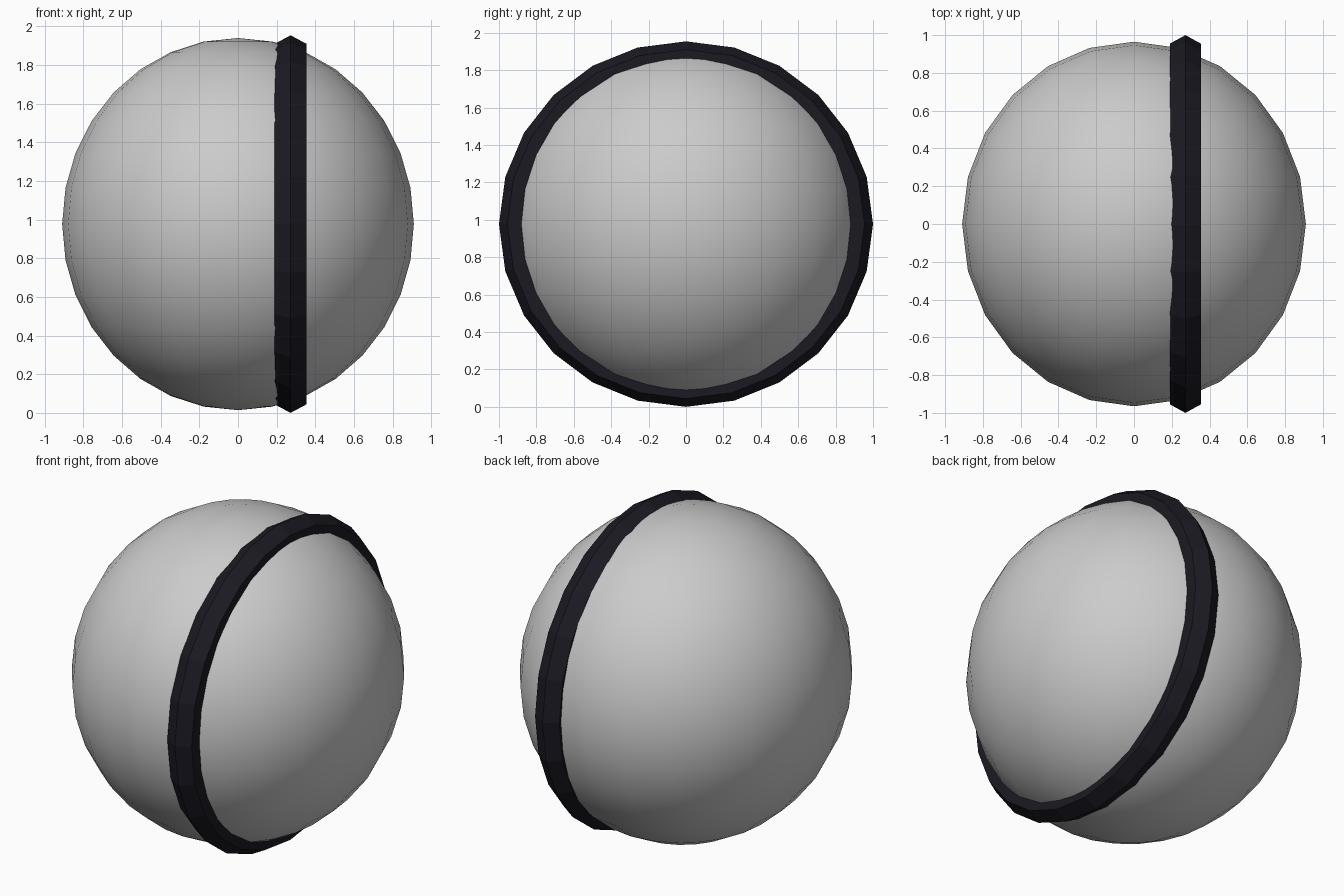
import bpy, math

if "Cube" in bpy.data.objects:
    bpy.data.objects.remove(bpy.data.objects["Cube"])

CENTRE_Z = 0.977

# Ball: slightly squashed sphere, 24 segments by 16 rings, smooth shaded
bpy.ops.mesh.primitive_uv_sphere_add(segments=24, ring_count=16, radius=1,
                                     location=(0, 0, CENTRE_Z))
ball = bpy.context.object
ball.name = "ball"
ball.scale = (0.91, 0.965, 0.963)
bpy.ops.object.transform_apply(location=False, rotation=False, scale=True)
bpy.ops.object.shade_smooth()

# Band: six-sided ring standing upright around the ball, off to one side
bpy.ops.mesh.primitive_torus_add(major_segments=24, minor_segments=6,
                                 major_radius=0.91, minor_radius=0.09,
                                 location=(0.272, 0, CENTRE_Z),
                                 rotation=(0, math.pi / 2, 0))
band = bpy.context.object
band.name = "band"
band.scale = (0.977, 1.0, 1.05)
bpy.ops.object.transform_apply(location=False, rotation=True, scale=True)
bpy.ops.object.shade_flat()

dark = bpy.data.materials.new("dark_band")
dark.diffuse_color = (0.011, 0.01, 0.016, 1)
dark.use_nodes = True
dark.node_tree.nodes["Principled BSDF"].inputs["Base Color"].default_value = dark.diffuse_color
band.data.materials.append(dark)
